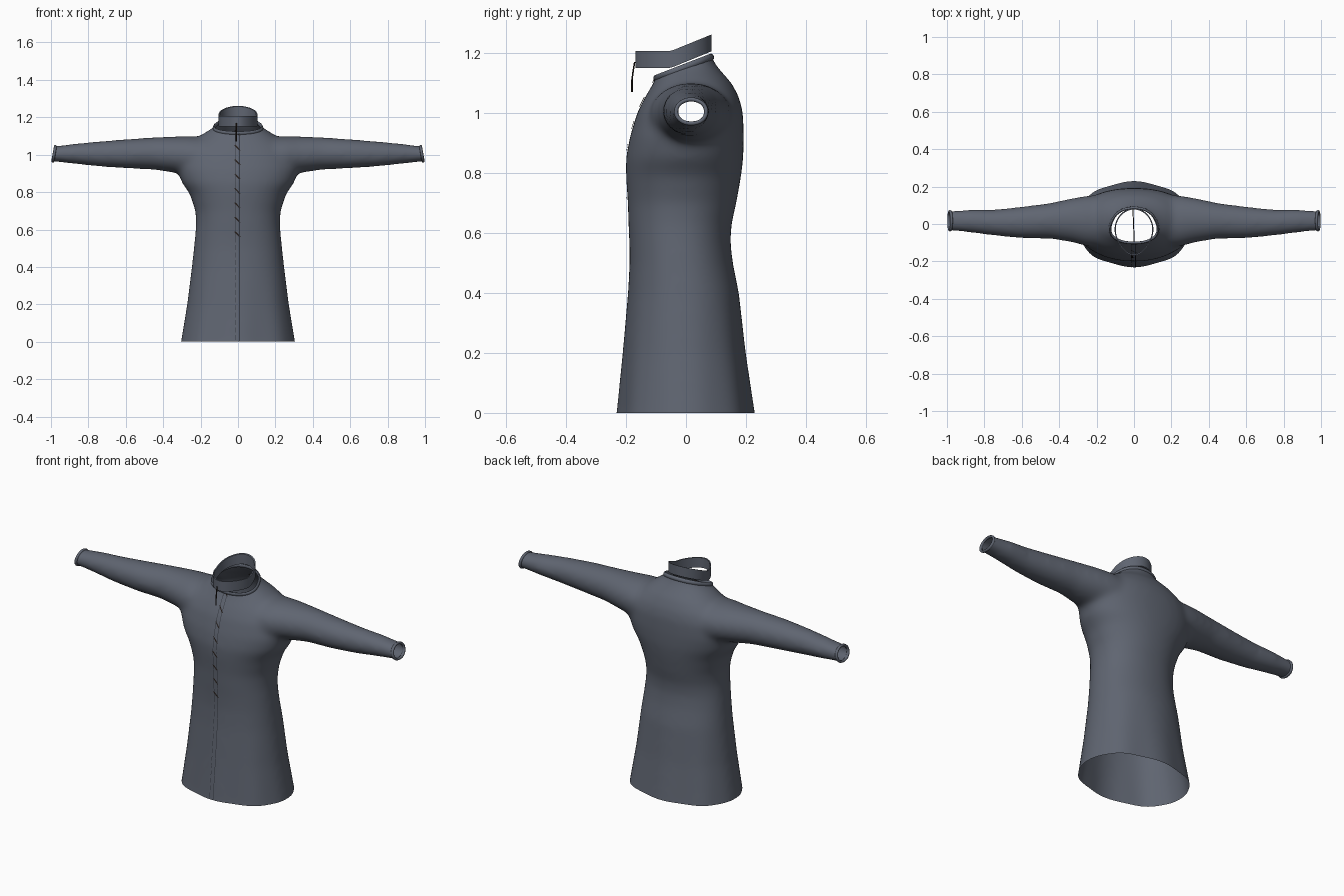
import bpy, bmesh, math
from mathutils import Vector
from mathutils.bvhtree import BVHTree

if "Cube" in bpy.data.objects:
    bpy.data.objects.remove(bpy.data.objects["Cube"])


def material(name, rgb):
    m = bpy.data.materials.new(name)
    m.diffuse_color = (*rgb, 1)
    m.use_nodes = True
    m.node_tree.nodes["Principled BSDF"].inputs["Base Color"].default_value = m.diffuse_color
    return m


CLOTH = material("slate cloth", (0.115, 0.13, 0.165))
SEAM = material("dark seam", (0.035, 0.04, 0.052))
LACE = material("dark brown lace", (0.02, 0.013, 0.01))


def add_object(name, bm, mat, angle=60):
    me = bpy.data.meshes.new(name)
    bm.to_mesh(me)
    bm.free()
    me.materials.append(mat)
    ob = bpy.data.objects.new(name, me)
    bpy.context.collection.objects.link(ob)
    bpy.ops.object.select_all(action='DESELECT')
    ob.select_set(True)
    bpy.context.view_layer.objects.active = ob
    bpy.ops.object.shade_smooth_by_angle(angle=math.radians(angle))
    return ob


def loft(bm, rings, closed=False, caps=True):
    """Skin a list of point rings."""
    vs = [[bm.verts.new(p) for p in r] for r in rings]
    pairs = list(zip(vs, vs[1:])) + ([(vs[-1], vs[0])] if closed else [])
    for a, b in pairs:
        for i in range(len(a)):
            j = (i + 1) % len(a)
            bm.faces.new((a[i], a[j], b[j], b[i]))
    if caps and not closed:
        bm.faces.new(vs[0][::-1])
        bm.faces.new(vs[-1])


def power(v, e):
    return math.copysign(abs(v) ** e, v)


N = 64
ANG = [2 * math.pi * i / N for i in range(N)]

# Torso sections: height, half width, front y, back y
TORSO = [(-.08, .318, -.24, .238), (0, .305, -.227, .225), (.2, .272, -.209, .197),
         (.4, .247, -.193, .176), (.5, .236, -.188, .156), (.57, .229, -.189, .148),
         (.63, .224, -.192, .152), (.7, .228, -.194, .168), (.79, .258, -.2, .184),
         (.85, .3, -.2, .191), (.92, .325, -.187, .193), (1.0, .315, -.163, .19),
         (1.05, .275, -.138, .178), (1.1, .205, -.108, .152), (1.135, .15, -.093, .12),
         (1.16, .115, -.085, .1), (1.19, .102, -.08, .083), (1.27, .098, -.075, .075)]
# Sleeve sections: x, front y, back y, bottom z, top z
SLEEVE = [(.1, -.13, .16, .88, 1.09), (.25, -.12, .152, .885, 1.1), (.33, -.098, .138, .902, 1.098),
          (.45, -.078, .112, .92, 1.093), (.6, -.077, .093, .927, 1.083), (.75, -.062, .077, .937, 1.071),
          (.87, -.047, .078, .95, 1.06), (.97, -.037, .072, .961, 1.047), (1.06, -.034, .07, .965, 1.04)]

bm = bmesh.new()
rings = []
for z, w, f, b in TORSO:
    fold = .022 * max(0, 1 - max(z, 0) / .45)          # soft folds fading up the skirt
    ring = []
    for a in ANG:
        k = 1 + fold * math.cos(8 * a) * abs(math.sin(a))
        ring.append((w * power(math.cos(a), .92) * k,
                     (f + b) / 2 + (b - f) / 2 * power(math.sin(a), .92) * k, z))
    rings.append(ring)
loft(bm, rings)
for s in (-1, 1):
    loft(bm, [[(s * x, (f + b) / 2 + (b - f) / 2 * math.cos(a),
                (lo + hi) / 2 + s * (hi - lo) / 2 * math.sin(a)) for a in ANG]
              for x, f, b, lo, hi in SLEEVE])
bmesh.ops.recalc_face_normals(bm, faces=bm.faces)

# Fuse torso and sleeves into one skin
coat = add_object("coat_body", bm, CLOTH)
mod = coat.modifiers.new("fuse", 'REMESH')
mod.mode = 'VOXEL'
mod.voxel_size = .011
fused = bpy.data.meshes.new_from_object(
    coat.evaluated_get(bpy.context.evaluated_depsgraph_get()))
bpy.data.objects.remove(coat)
bm = bmesh.new()
bm.from_mesh(fused)
for _ in range(14):
    bmesh.ops.smooth_vert(bm, verts=bm.verts, factor=.5, use_axis_x=True,
                          use_axis_y=True, use_axis_z=True)

# Cut the hem, cuffs and neck open
CUTS = {"hem": ((0, 0, 0), (0, 0, -1)),
        "neck": ((0, -.1, 1.115), (0, -.36, .93)),
        "left_cuff": ((.983, 0, 1.005), (1, 0, .18)),
        "right_cuff": ((-.983, 0, 1.005), (-1, 0, .18))}
edges = {}
for name, (co, no) in CUTS.items():
    bmesh.ops.bisect_plane(bm, geom=bm.verts[:] + bm.edges[:] + bm.faces[:], dist=1e-5,
                           plane_co=co, plane_no=no, clear_outer=True)
    n = Vector(no).normalized()
    pts = [v.co.copy() for v in bm.verts
           if v.is_boundary and abs((v.co - Vector(co)).dot(n)) < 1e-3]
    c = sum(pts, Vector()) / len(pts)
    u = n.orthogonal().normalized()
    w = n.cross(u)
    pts.sort(key=lambda p: math.atan2((p - c).dot(w), (p - c).dot(u)))
    edges[name] = (pts, c, n)
tree = BVHTree.FromBMesh(bm)
add_object("coat_body", bm, CLOTH)


# Rolled edges around the neck and cuffs
def rolled_edge(name, key, radius, depth):
    pts, c, n = edges[key]
    pts = pts[::max(1, len(pts) // 40)]
    rings = []
    for p in pts:
        out = (p - c).normalized()
        rings.append([p + out * radius * math.cos(t) + n * depth * math.sin(t)
                      for t in (k * math.pi / 4 for k in range(8))])
    tube = bmesh.new()
    loft(tube, rings, closed=True)
    bmesh.ops.recalc_face_normals(tube, faces=tube.faces)
    add_object(name, tube, CLOTH)


rolled_edge("neck_edge", "neck", .007, .011)
for side in ("left", "right"):
    rolled_edge(side + "_cuff_edge", side + "_cuff", .007, .008)


# Standing collar band, level in front and rising behind
def collar_ring(scale, lift):
    ring = []
    for a in ANG:
        s = math.sin(a)
        y = -.042 + .127 * s * scale
        t = min(1, max(0, (y + .05) / .135))
        ring.append((.103 * scale * math.cos(a) * (1 + .13 * s - .1 * s * s), y,
                     1.15 + .055 * t + lift))
    return ring


bm = bmesh.new()
loft(bm, [collar_ring(1, 0), collar_ring(1, .028), collar_ring(1, .056),
          collar_ring(.94, .056), collar_ring(.94, .028), collar_ring(.94, 0)], closed=True)
bmesh.ops.recalc_face_normals(bm, faces=bm.faces)
add_object("collar", bm, CLOTH, 40)


# Front closure laid on the cloth
def front_y(x, z):
    hit = tree.ray_cast(Vector((x, -1, z)), Vector((0, 1, 0)))[0]
    return (hit.y if hit else -.09) - .003


def ribbon(bm, a, b, width, steps):
    (x0, z0), (x1, z1) = a, b
    d = Vector((x1 - x0, z1 - z0)).normalized() * width / 2
    prev = None
    for i in range(steps + 1):
        t = i / steps
        x, z = x0 + (x1 - x0) * t, z0 + (z1 - z0) * t
        row = [bm.verts.new((x + k * d.y, front_y(x, z), z - k * d.x)) for k in (-1, 1)]
        if prev:
            bm.faces.new((prev[0], prev[1], row[1], row[0]))
        prev = row


bm = bmesh.new()
ribbon(bm, (.008, .005), (.008, 1.11), .003, 60)
ribbon(bm, (-.014, .53), (-.014, 1.11), .003, 30)
for i in range(13):                                   # dashed stitching
    ribbon(bm, (-.014, .01 + i * .04), (-.014, .036 + i * .04), .003, 2)
add_object("front_seams", bm, SEAM)

bm = bmesh.new()
for i in range(8):
    z = .56 + i * .077
    ribbon(bm, (-.017, z + .03), (.011, z), .007, 3)
add_object("front_lacing", bm, LACE)

# Loose lace hanging from the collar
bm = bmesh.new()
loft(bm, [[(-.01 + .004 * math.cos(t), y + .003 * math.sin(t), z)
           for t in (k * math.pi / 3 for k in range(6))]
          for y, z in ((-.171, 1.17), (-.176, 1.14), (-.18, 1.11), (-.18, 1.07))])
bmesh.ops.recalc_face_normals(bm, faces=bm.faces)
add_object("hanging_lace", bm, LACE)
